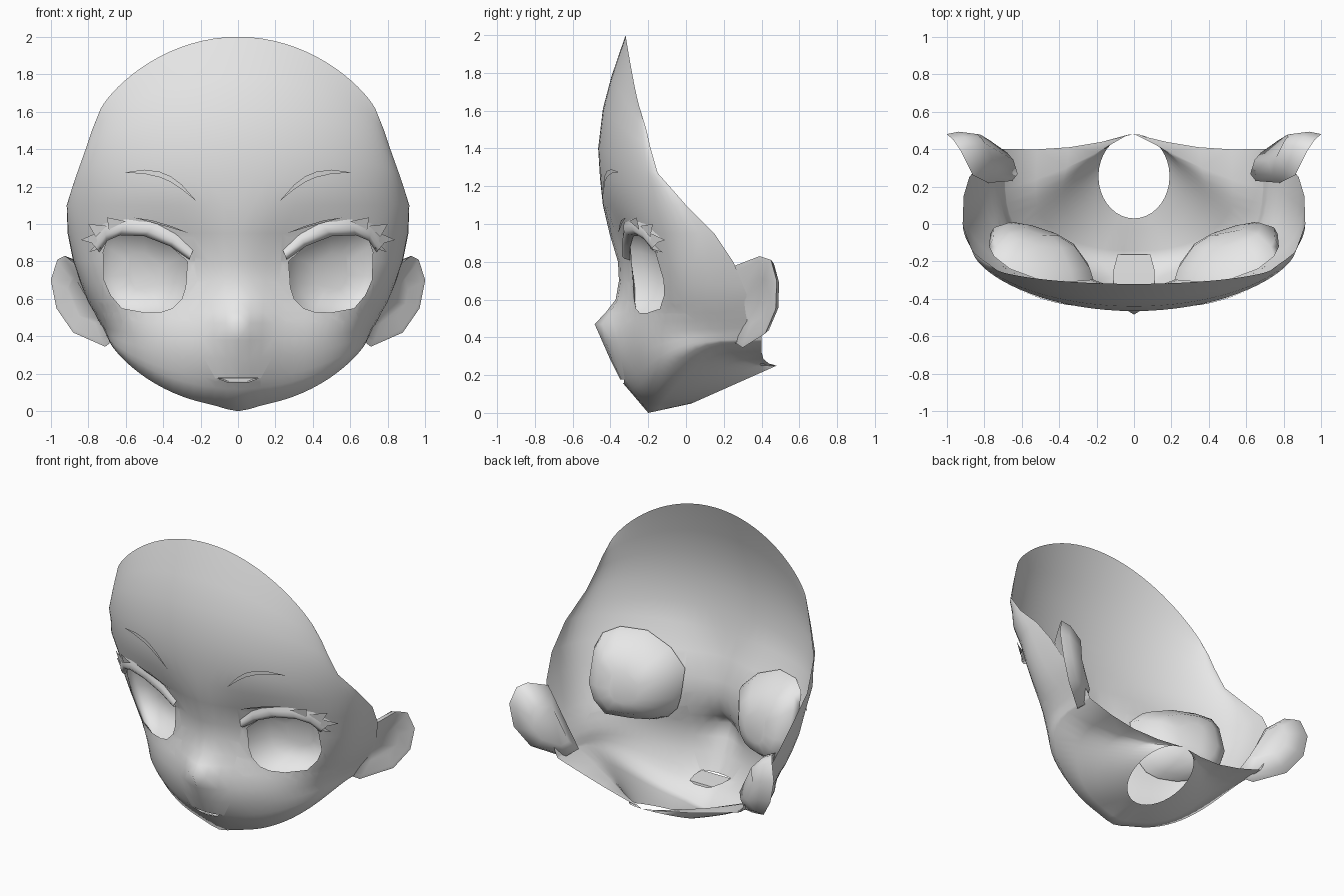
import bpy, bmesh, math
from mathutils import Vector
from mathutils.bvhtree import BVHTree

cube = bpy.data.objects.get("Cube")
if cube:
    bpy.data.objects.remove(cube)

grey = bpy.data.materials.new("plain_grey")
grey.use_nodes = True
grey.diffuse_color = (0.8, 0.8, 0.8, 1)
grey.node_tree.nodes["Principled BSDF"].inputs["Base Color"].default_value = grey.diffuse_color
parts = []


def add_object(name, bm, mirror=False):
    mesh = bpy.data.meshes.new(name)
    bm.to_mesh(mesh)
    bm.free()
    mesh.materials.append(grey)
    obj = bpy.data.objects.new(name, mesh)
    bpy.context.collection.objects.link(obj)
    if mirror:
        mod = obj.modifiers.new("mirror", "MIRROR")
        mod.use_mirror_merge = False
    parts.append(obj)


def loft(rows, closed=False, cap_start=False, cap_end=False):
    """Skin a list of equally long point rows."""
    bm = bmesh.new()
    grid = [[bm.verts.new(p) for p in row] for row in rows]
    count = len(rows[0])
    for upper, lower in zip(grid, grid[1:]):
        for j in range(count if closed else count - 1):
            k = (j + 1) % count
            bm.faces.new((upper[j], lower[j], lower[k], upper[k]))
    if cap_start:
        bm.faces.new(grid[0])
    if cap_end:
        bm.faces.new(grid[-1][::-1])
    bmesh.ops.remove_doubles(bm, verts=bm.verts[:], dist=0.0001)
    return bm


# Face shell: each row runs from the centre line to the open back rim
# (centre y, centre ridge, centre z, rim x, rim y, rim z, roundness)
FACE_ROWS = [
    (-.32, 0, 2.0, .74, -.24, 1.6, 1.3), (-.395, 0, 1.78, .78, -.21, 1.5, 1.3),
    (-.44, 0, 1.61, .81, -.19, 1.41, 1.3), (-.465, 0, 1.4, .86, -.15, 1.27, 1.3),
    (-.455, 0, 1.24, .89, -.07, 1.18, 1.2), (-.43, .01, 1.1, .915, 0, 1.1, 1.05),
    (-.345, .06, .95, .91, .15, .95, .75), (-.285, .075, .8, .88, .25, .8, .54),
    (-.28, .075, .7, .84, .3, .68, .52), (-.285, .085, .6, .8, .34, .58, .53),
    (-.3, .095, .53, .77, .36, .53, .55), (-.315, .095, .47, .75, .37, .49, .57),
    (-.33, .09, .38, .725, .39, .45, .58), (-.315, .085, .28, .71, .4, .42, .54),
    (-.28, .065, .17, .7, .4, .4, .47), (-.255, .045, .12, .695, .4, .39, .45),
    (-.2, 0, .025, .69, .4, .38, .42)]
COLS = 18


def bell(value, width):
    return math.exp(-(value / width) ** 2)


def face_point(row, j):
    yc, ridge, zc, xr, yr, zr, power = row
    angle = j / COLS * math.pi / 2
    c = max(math.cos(angle), 0)
    x = xr * math.sin(angle)
    y = yr + (yc - yr) * c ** power - ridge * bell(x, .22)
    z = zr + (zc - zr) * c ** 1.6
    nose = .075 * bell(x, .09) * bell(zc - .46, .075)
    chin = .025 * bell(x, .09) * bell(zc - .025, .06)
    return Vector((x, y - nose, z - chin))


def neck_point(j):
    angle = j / COLS * math.pi
    y = .255 - .225 * math.cos(angle)
    return Vector((.19 * math.sin(angle), y, .05 + .2 * (y - .03) / .45))


def under_point(j, blend):
    """Rounded underside between the jaw line and the neck hole."""
    swell = math.sin(math.pi * blend) * math.sin(abs(j) / COLS * math.pi / 2)
    point = face_point(FACE_ROWS[-1], j).lerp(neck_point(j), blend)
    return point - Vector((0, .03, .03)) * swell


columns = range(-COLS, COLS + 1)
rows = [[face_point(r, j) for j in columns] for r in FACE_ROWS]
rows += [[under_point(j, blend) for j in columns] for blend in (.25, .5, .75, 1)]
face = loft(rows)
bmesh.ops.triangulate(face, faces=face.faces[:])
tree = BVHTree.FromBMesh(face)


def on_face(x, z, offset=0.0):
    """Point on the front of the face, moved along y by the offset."""
    hit = tree.ray_cast(Vector((x, -2, z)), Vector((0, 1, 0)))[0]
    return Vector((x, (hit.y if hit else 0) + offset, z))


def cut_opening(bm, ring):
    """Cut a convex, counter-clockwise x-z outline out of the front."""
    xs, zs = [p[0] for p in ring], [p[1] for p in ring]
    edges = list(zip(ring, ring[1:] + ring[:1]))
    for (ax, az), (bx, bz) in edges:
        geom = set()
        for f in bm.faces:
            fx, fz = [v.co.x for v in f.verts], [v.co.z for v in f.verts]
            if (f.calc_center_median().y < .05 and max(fx) > min(xs) and min(fx) < max(xs)
                    and max(fz) > min(zs) and min(fz) < max(zs)):
                geom.update([f], f.edges, f.verts)
        bmesh.ops.bisect_plane(bm, geom=list(geom), dist=1e-5, plane_co=(ax, 0, az),
                               plane_no=Vector((bz - az, 0, ax - bx)).normalized())
    inside = []
    for f in bm.faces:
        m = f.calc_center_median()
        if m.y < .05 and all((bx - ax) * (m.z - az) - (bz - az) * (m.x - ax) > 0
                             for (ax, az), (bx, bz) in edges):
            inside.append(f)
    bmesh.ops.delete(bm, geom=inside, context="FACES")


def pouch(ring, sections):
    """Hollow behind an opening: (x scale, z scale, lift, depth) for every ring."""
    cx = (min(p[0] for p in ring) + max(p[0] for p in ring)) / 2
    cz = (min(p[1] for p in ring) + max(p[1] for p in ring)) / 2
    return loft([[on_face(cx + (x - cx) * sx, cz + (z - cz) * sz + lift, d) for x, z in ring]
                 for sx, sz, lift, d in sections], closed=True, cap_end=True)


# Openings for the eyes and mouth, with the hollows behind them
EYE = [(.27, .8), (.28, .66), (.3, .6), (.35, .55), (.41, .53), (.5, .528), (.62, .55),
       (.68, .62), (.715, .7), (.72, .85), (.7, .91), (.63, .94), (.5, .935), (.36, .88)]
MOUTH = [(-.11, .177), (-.06, .157), (.06, .157), (.11, .177)]
cut_opening(face, EYE)
cut_opening(face, [(-x, z) for x, z in reversed(EYE)])
cut_opening(face, MOUTH)
add_object("face_shell", face)
add_object("eye_socket", pouch(EYE, [(1, 1, 0, 0), (1.24, 1.36, .03, .025), (1.15, 1.27, .03, .08),
                                     (.8, .92, .02, .16), (.4, .5, .01, .19)]), True)
add_object("mouth_pocket", pouch(MOUTH, [(1, 1, 0, 0), (1, 1, 0, .08), (.8, .8, 0, .17)]))

# Rolled upper eyelid
LID_LOW = [(.26, .81), (.36, .88), (.5, .935), (.63, .94), (.7, .91), (.74, .85)]
LID_TOP = [(.24, .86), (.33, .945), (.44, 1.005), (.6, 1.025), (.72, 1.0), (.8, .92)]


def lid_row(blend, offset):
    return [on_face(a + (c - a) * blend, b + (d - b) * blend, offset)
            for (a, b), (c, d) in zip(LID_TOP, LID_LOW)]


lid = [lid_row(0, -.002), lid_row(.3, -.02), lid_row(.65, -.035), lid_row(.9, -.028), lid_row(1, -.002)]
add_object("upper_eyelid", loft(lid), True)

# Pointed lashes at the outer corner
LASHES = [((.6, 1.015), (.7, 1.035), (.69, .97)), ((.7, .99), (.8, 1.0), (.76, .93)),
          ((.76, .95), (.84, .915), (.75, .89)), ((.75, .9), (.795, .85), (.73, .87))]
lashes = bmesh.new()
for a, tip, b in LASHES:
    end = on_face(*tip, -.02)
    end.y = min(end.y, -.11)
    lashes.faces.new([lashes.verts.new(p) for p in (on_face(*a, -.02), on_face(*b, -.03), end)])
add_object("eyelashes", lashes, True)

# Thin brow and lid crease lying on the skin
SLIVERS = {
    "eyebrow": ([(.22, 1.12), (.3, 1.21), (.36, 1.255), (.42, 1.28), (.5, 1.29), (.61, 1.275)],
                [(.22, 1.12), (.3, 1.185), (.36, 1.225), (.42, 1.25), (.5, 1.268), (.61, 1.275)]),
    "lid_crease": ([(.26, .95), (.36, .99), (.46, 1.02), (.56, 1.035)],
                   [(.26, .95), (.36, .98), (.46, 1.008), (.56, 1.035)])}
for name, arcs in SLIVERS.items():
    add_object(name, loft([[on_face(x, z, -.014) for x, z in arc] for arc in arcs]), True)

# Ears: a flat dished front and a rounded back
EAR = [Vector(p) for p in (
    (.86, .26, .78), (.925, .39, .83), (.965, .45, .81), (1, .48, .7), (.97, .475, .55),
    (.88, .42, .42), (.71, .3, .345), (.65, .23, .39), (.78, .22, .58))]
middle = sum(EAR, Vector()) / len(EAR)


def ear_ring(scale, shift):
    return [middle + (p - middle) * scale + Vector(shift) for p in EAR]


ear = loft([ear_ring(.5, (-.02, .015, 0)), ear_ring(.88, (0, 0, 0)), ear_ring(1, (0, 0, 0)),
            ear_ring(.9, (-.05, .025, 0)), ear_ring(.55, (-.1, .055, 0))],
           closed=True, cap_start=True, cap_end=True)
bmesh.ops.recalc_face_normals(ear, faces=ear.faces[:])
add_object("ear", ear, True)

# Soft shading with crisp rims
bpy.ops.object.select_all(action="DESELECT")
for obj in parts:
    obj.select_set(True)
bpy.context.view_layer.objects.active = parts[0]
bpy.ops.object.shade_smooth_by_angle(angle=math.radians(75))
